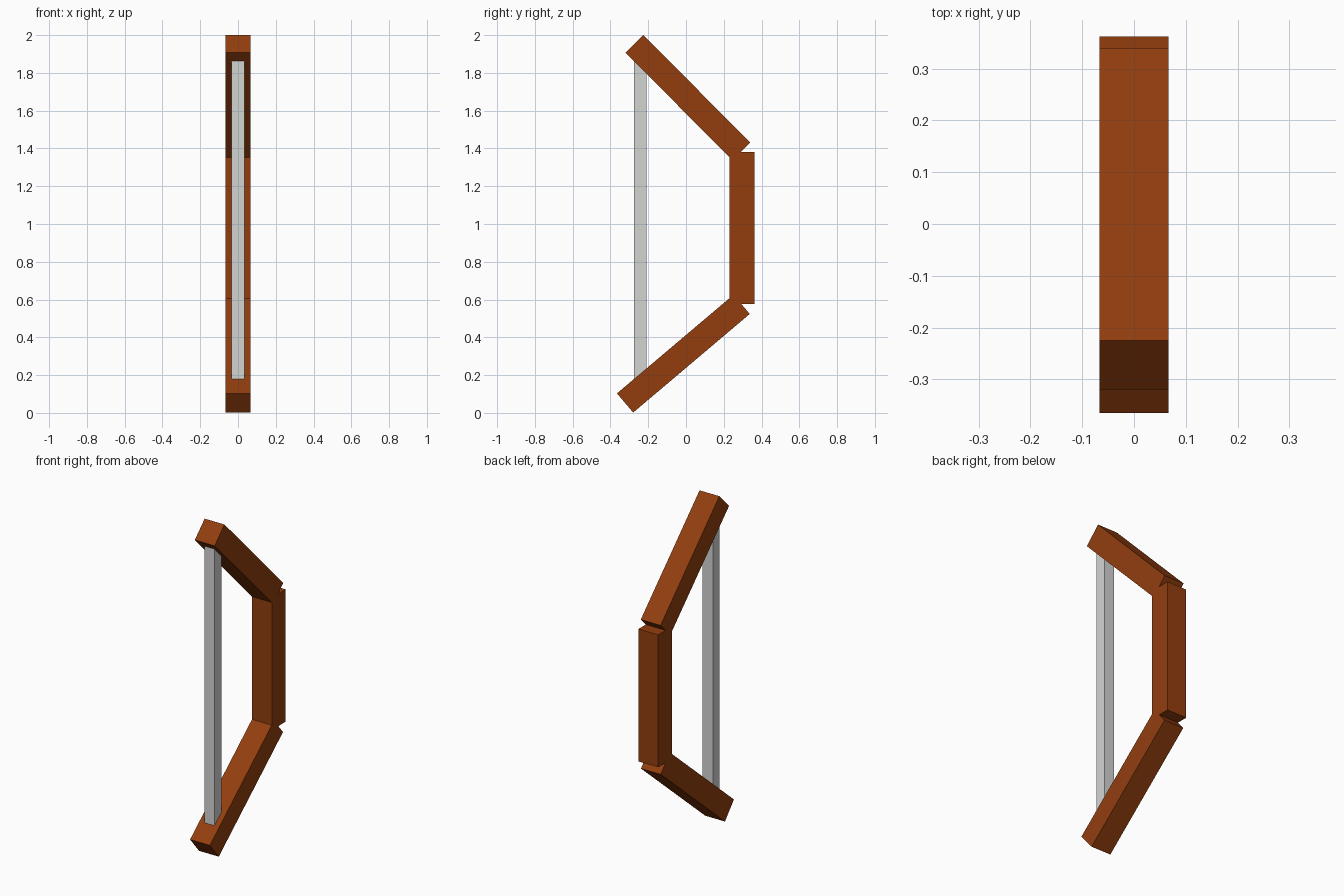
import bpy
import math
from mathutils import Vector

if "Cube" in bpy.data.objects:
    bpy.data.objects.remove(bpy.data.objects["Cube"])


def material(name, rgb):
    m = bpy.data.materials.new(name)
    m.diffuse_color = (*rgb, 1)
    m.use_nodes = True
    m.node_tree.nodes["Principled BSDF"].inputs["Base Color"].default_value = m.diffuse_color
    return m


wood = material("brown_wood", (0.29, 0.048, 0.0045))
grey = material("pale_grey", (0.65, 0.66, 0.65))


def bar(name, start, end, width, depth, mat):
    """Square bar between two (y, z) points in the plane x = 0."""
    a, b = Vector((0, *start)), Vector((0, *end))
    d = b - a
    bpy.ops.mesh.primitive_cube_add(size=1, location=(a + b) / 2)
    ob = bpy.context.object
    ob.name = name
    ob.scale = (width, depth, d.length)
    ob.rotation_euler.x = math.atan2(-d.y, d.z)
    ob.data.materials.append(mat)


W = 0.133
# Grip and the two angled limbs
bar("grip", (0.296, 0.577), (0.296, 1.382), W, W, wood)
bar("upper_limb", (0.2925, 1.384), (-0.2725, 1.954), W, W, wood)
bar("lower_limb", (0.2945, 0.5745), (-0.3225, 0.0525), W, W, wood)
# String, its ends sunk into the limbs
bar("string", (-0.242, 0.12), (-0.242, 1.9), 0.068, 0.066, grey)
